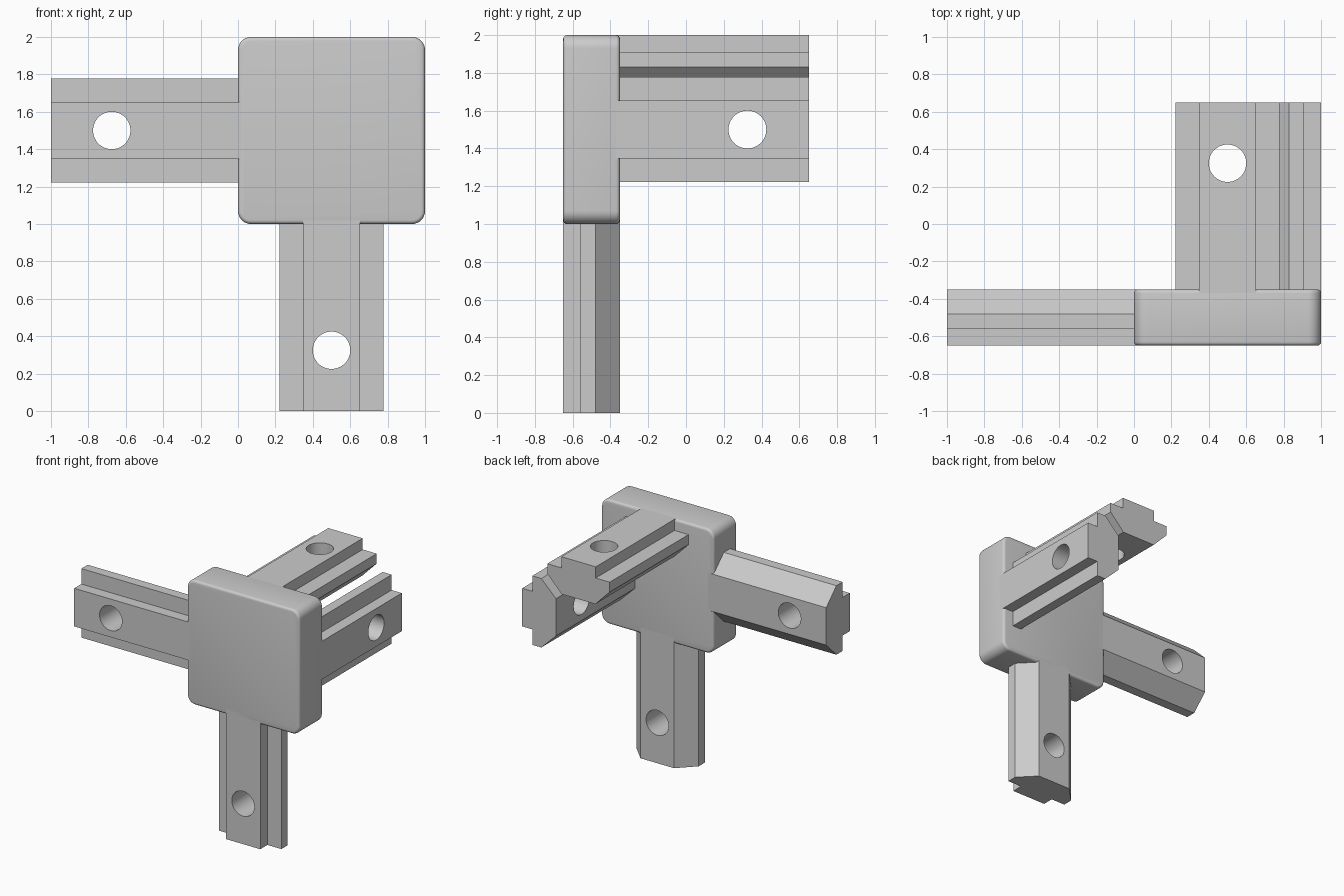
import bpy, bmesh, math
from mathutils import Vector

cube = bpy.data.objects.get("Cube")
if cube:
    bpy.data.objects.remove(cube, do_unlink=True)

grey = bpy.data.materials.new("plain grey")
grey.use_nodes = True
COLOUR = (0.6, 0.6, 0.6, 1)
grey.diffuse_color = COLOUR
grey.node_tree.nodes["Principled BSDF"].inputs["Base Color"].default_value = COLOUR


def add_object(name, bm):
    bmesh.ops.recalc_face_normals(bm, faces=bm.faces)
    mesh = bpy.data.meshes.new(name)
    bm.to_mesh(mesh)
    bm.free()
    mesh.materials.append(grey)
    obj = bpy.data.objects.new(name, mesh)
    bpy.context.collection.objects.link(obj)
    return obj


def smooth(obj):
    bpy.ops.object.select_all(action='DESELECT')
    obj.select_set(True)
    bpy.context.view_layer.objects.active = obj
    bpy.ops.object.shade_smooth_by_angle(angle=math.radians(30))


def apply_modifiers(obj):
    bpy.context.view_layer.update()
    graph = bpy.context.evaluated_depsgraph_get()
    obj.data = bpy.data.meshes.new_from_object(obj.evaluated_get(graph))
    obj.modifiers.clear()


# Corner plate: rounded corners, then a small fillet around both faces
bm = bmesh.new()
bmesh.ops.create_cube(bm, size=1)
bmesh.ops.scale(bm, vec=(1, 0.3, 1), verts=bm.verts)
bmesh.ops.translate(bm, vec=(0.5, -0.5, 1.5), verts=bm.verts)
corners = [e for e in bm.edges
           if abs(e.verts[0].co.y - e.verts[1].co.y) > 0.1]
bmesh.ops.bevel(bm, geom=corners, offset=0.07, segments=8, profile=0.5, affect='EDGES')
rims = [e for e in bm.edges
        if abs(e.verts[0].co.y - e.verts[1].co.y) < 0.1]
bmesh.ops.bevel(bm, geom=rims, offset=0.02, segments=4, profile=0.5, affect='EDGES')
smooth(add_object("corner_plate", bm))

# Half of the T-slot section: (distance from centre line, depth below outer face)
HALF = [(0.153, 0), (0.153, 0.09), (0.277, 0.09), (0.277, 0.17), (0.15, 0.3)]
SECTION = HALF + [(-w, d) for w, d in reversed(HALF)]
LENGTH, HOLE_INSET, HOLE_RADIUS = 1.05, 0.325, 0.1


def slot_arm(name, tip, along, outward):
    tip, along, outward = Vector(tip), Vector(along), Vector(outward)
    side = along.cross(outward)
    bm = bmesh.new()
    end = bm.faces.new([bm.verts.new(tip + side * w - outward * d) for w, d in SECTION])
    grown = bmesh.ops.extrude_face_region(bm, geom=[end], use_keep_orig=True)
    moved = [v for v in grown["geom"] if isinstance(v, bmesh.types.BMVert)]
    bmesh.ops.translate(bm, vec=-along * LENGTH, verts=moved)
    arm = add_object(name, bm)

    # Screw hole through the arm
    bm = bmesh.new()
    bmesh.ops.create_cone(bm, cap_ends=True, segments=48, radius1=HOLE_RADIUS,
                          radius2=HOLE_RADIUS, depth=0.8)
    bmesh.ops.rotate(bm, verts=bm.verts,
                     matrix=outward.to_track_quat('Z', 'Y').to_matrix())
    bmesh.ops.translate(bm, verts=bm.verts,
                        vec=tip - along * HOLE_INSET - outward * 0.15)
    cutter = add_object("hole_cutter", bm)
    cutter.hide_render = True
    cut = arm.modifiers.new("screw hole", 'BOOLEAN')
    cut.operation, cut.solver, cut.object = 'DIFFERENCE', 'EXACT', cutter
    apply_modifiers(arm)
    bpy.data.objects.remove(cutter, do_unlink=True)
    smooth(arm)


slot_arm("side_arm", (-1, -0.65, 1.5), (-1, 0, 0), (0, -1, 0))
slot_arm("lower_arm", (0.5, -0.65, 0), (0, 0, -1), (0, -1, 0))
slot_arm("upper_back_arm", (0.5, 0.65, 2), (0, 1, 0), (0, 0, 1))
slot_arm("outer_back_arm", (1, 0.65, 1.5), (0, 1, 0), (1, 0, 0))
